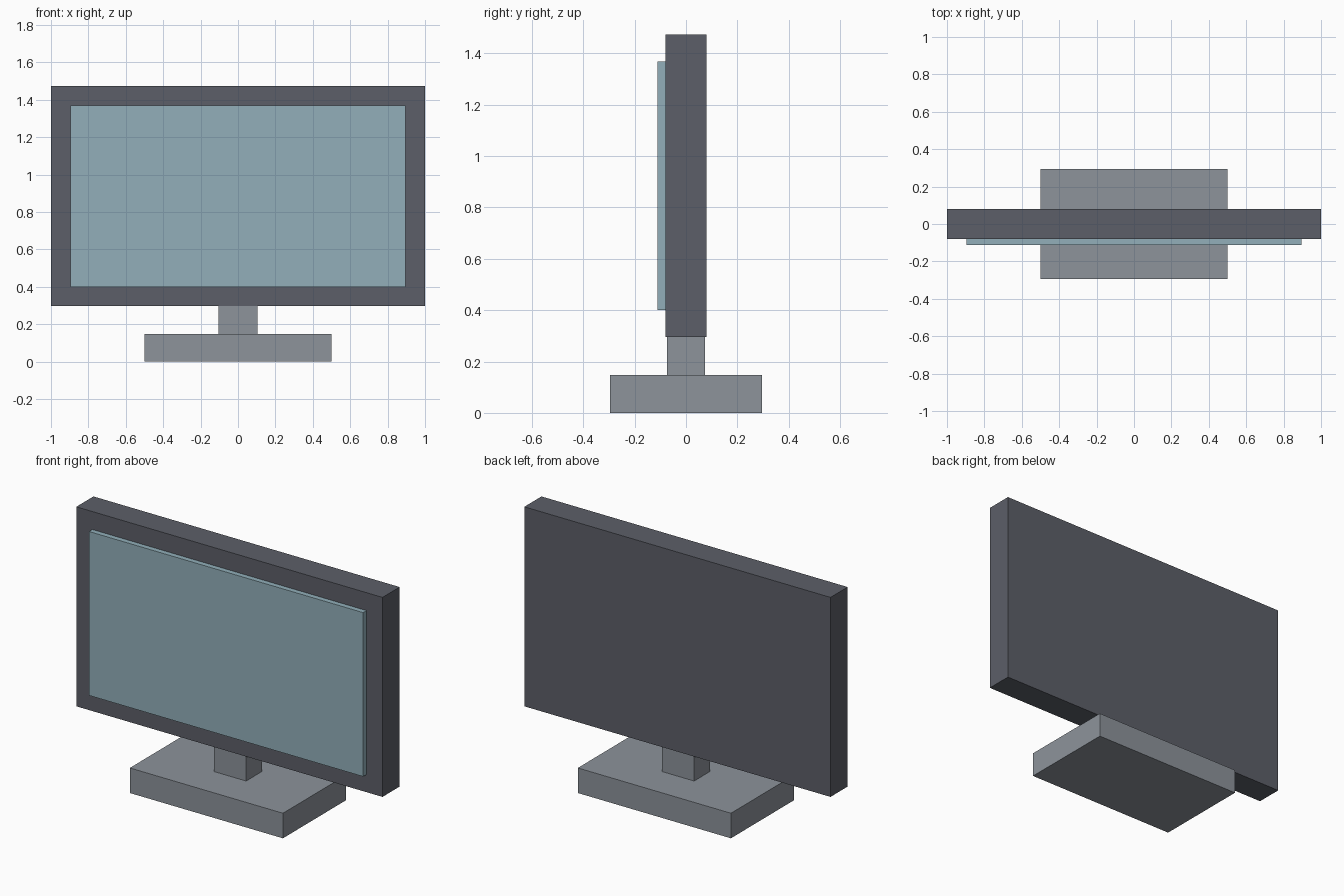
import bpy

if "Cube" in bpy.data.objects:
    bpy.data.objects.remove(bpy.data.objects["Cube"])


def material(name, rgb):
    mat = bpy.data.materials.new(name)
    mat.diffuse_color = (*rgb, 1.0)
    mat.use_nodes = True
    mat.node_tree.nodes["Principled BSDF"].inputs["Base Color"].default_value = mat.diffuse_color
    return mat


def box(name, x, y, z, mat):
    """Box spanning the given (min, max) range on each axis."""
    spans = (x, y, z)
    bpy.ops.mesh.primitive_cube_add(size=1, location=[(a + b) / 2 for a, b in spans])
    obj = bpy.context.object
    obj.name = name
    obj.scale = [b - a for a, b in spans]
    bpy.ops.object.transform_apply(location=False, rotation=False, scale=True)
    obj.data.materials.append(mat)
    return obj


dark_grey = material("dark grey", (0.107, 0.114, 0.138))
mid_grey = material("mid grey", (0.266, 0.292, 0.328))
pale_blue = material("pale blue", (0.287, 0.429, 0.491))

# Stand
box("base", (-0.5, 0.5), (-0.295, 0.295), (0, 0.148), mid_grey)
box("neck", (-0.105, 0.105), (-0.074, 0.074), (0.148, 0.296), mid_grey)

# Display: housing with the raised screen panel on its front
box("housing", (-1, 1), (-0.08, 0.08), (0.296, 1.474), dark_grey)
box("screen", (-0.895, 0.895), (-0.111, -0.08), (0.40, 1.368), pale_blue)
